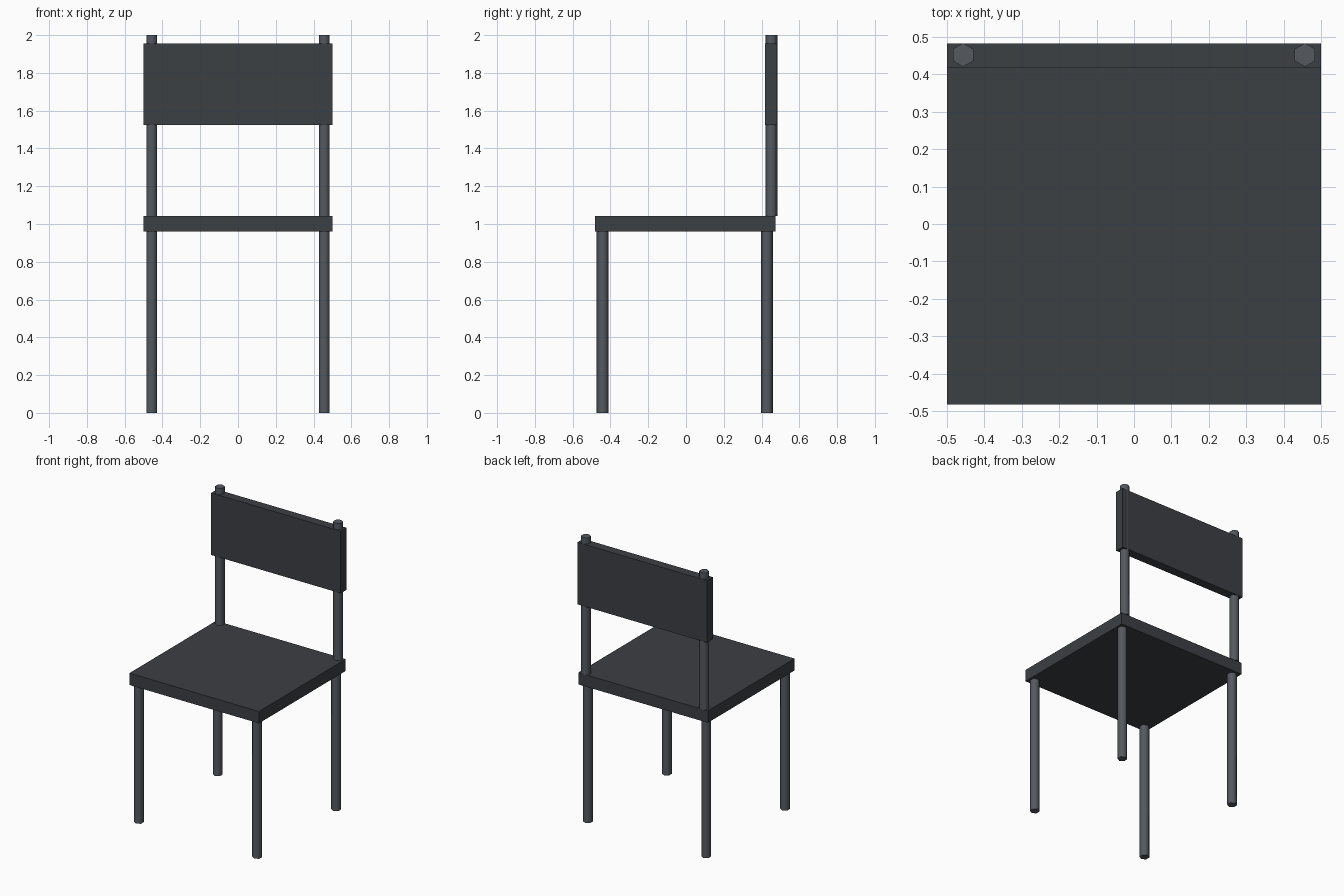
import bpy
from math import radians

if "Cube" in bpy.data.objects:
    bpy.data.objects.remove(bpy.data.objects["Cube"])


def material(name, color):
    mat = bpy.data.materials.new(name)
    mat.diffuse_color = (*color, 1)
    mat.use_nodes = True
    mat.node_tree.nodes["Principled BSDF"].inputs["Base Color"].default_value = mat.diffuse_color
    return mat


panel_mat = material("dark_panel", (0.045, 0.050, 0.056))
metal_mat = material("grey_metal", (0.09, 0.10, 0.115))


def box(name, x, y, z):
    """Box from (min, max) ranges on each axis."""
    bpy.ops.mesh.primitive_cube_add(size=1, location=[(r[0] + r[1]) / 2 for r in (x, y, z)])
    ob = bpy.context.object
    ob.name = name
    ob.scale = [r[1] - r[0] for r in (x, y, z)]
    bpy.ops.object.transform_apply(location=False, rotation=False, scale=True)
    ob.data.materials.append(panel_mat)


def rod(name, x, y, z0, z1, radius=0.0315):
    """Upright six-sided rod, smooth around, with sharp caps."""
    bpy.ops.mesh.primitive_cylinder_add(vertices=6, radius=radius, depth=z1 - z0,
                                        location=(x, y, (z0 + z1) / 2))
    ob = bpy.context.object
    ob.name = name
    ob.data.materials.append(metal_mat)
    bpy.ops.object.shade_smooth_by_angle(angle=radians(70))


# Seat and backrest panels
box("seat", (-0.5, 0.5), (-0.483, 0.473), (0.96, 1.043))
box("backrest", (-0.5, 0.5), (0.419, 0.483), (1.523, 1.956))

# Legs and back posts on both sides
for side, x in (("left", -0.457), ("right", 0.457)):
    rod(f"front_leg_{side}", x, -0.441, 0, 0.96)
    rod(f"rear_leg_{side}", x, 0.429, 0, 0.96)
    rod(f"back_post_{side}", x, 0.452, 1.043, 2.0)
